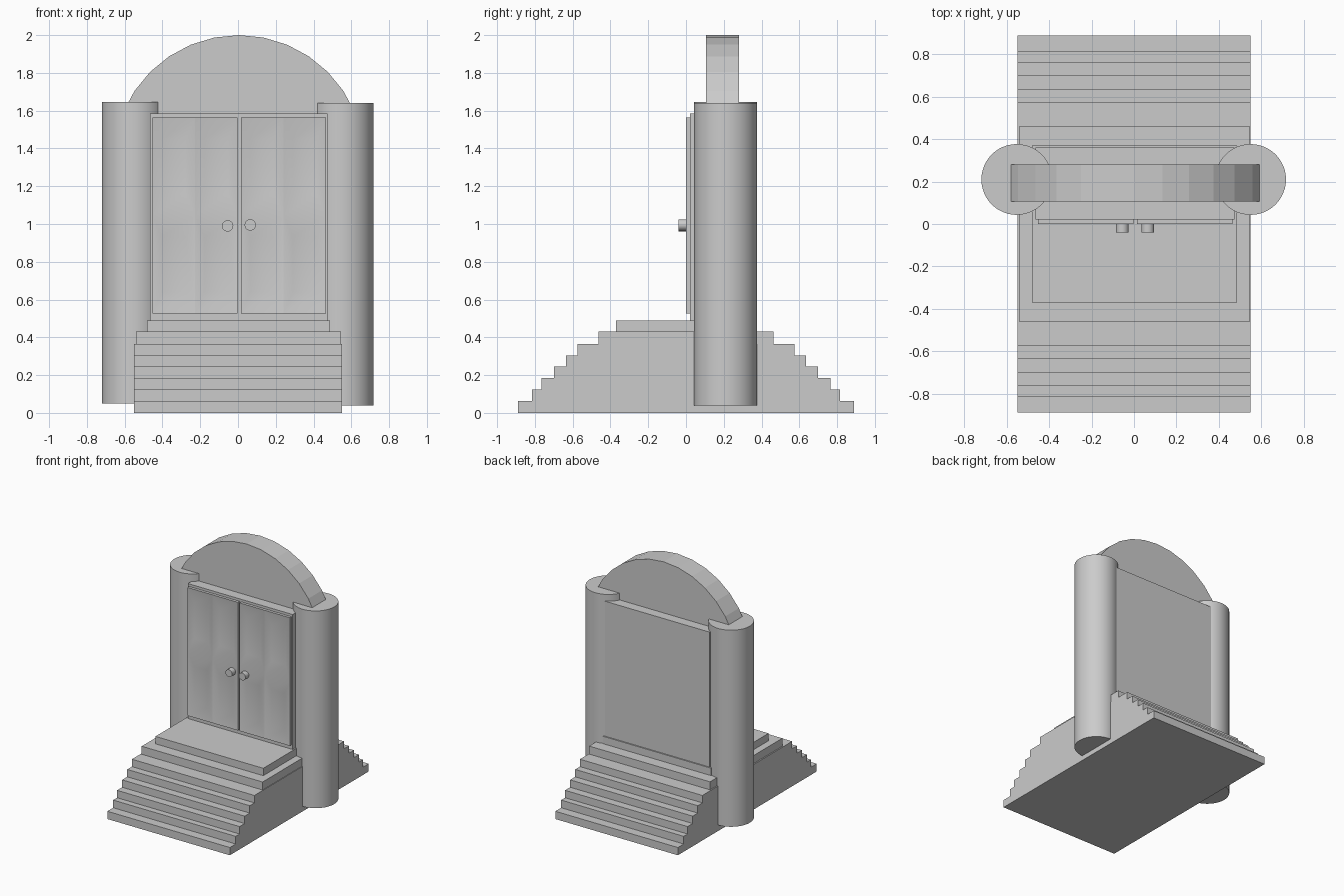
import bpy, bmesh, math

if "Cube" in bpy.data.objects:
    bpy.data.objects.remove(bpy.data.objects["Cube"])


def finish(name, bm, smooth=False):
    bmesh.ops.recalc_face_normals(bm, faces=bm.faces)
    me = bpy.data.meshes.new(name)
    bm.to_mesh(me)
    bm.free()
    ob = bpy.data.objects.new(name, me)
    bpy.context.collection.objects.link(ob)
    if smooth:
        bpy.ops.object.select_all(action='DESELECT')
        ob.select_set(True)
        bpy.context.view_layer.objects.active = ob
        bpy.ops.object.shade_smooth_by_angle(angle=math.radians(30))
    return ob


def extrude(name, points, vec):
    # closed outline swept along a vector
    bm = bmesh.new()
    face = bm.faces.new([bm.verts.new(p) for p in points])
    new = bmesh.ops.extrude_face_region(bm, geom=[face], use_keep_orig=True)["geom"]
    bmesh.ops.translate(bm, vec=vec, verts=[v for v in new if isinstance(v, bmesh.types.BMVert)])
    return finish(name, bm)


def box(name, x0, x1, y0, y1, z0, z1):
    return extrude(name, [(x0, y0, z0), (x1, y0, z0), (x1, y1, z0), (x0, y1, z0)], (0, 0, z1 - z0))


def cylinder(name, loc, radius, depth, sides, rot=(0, 0, 0)):
    bpy.ops.mesh.primitive_cylinder_add(vertices=sides, radius=radius, depth=depth, location=loc, rotation=rot)
    ob = bpy.context.object
    ob.name = name
    bpy.ops.object.shade_smooth_by_angle(angle=math.radians(30))


# Double-sided staircase as one stepped profile, plus two landings
half, z = [], 0
for y, top in ((0.89, 0.063), (0.815, 0.125), (0.765, 0.185), (0.70, 0.245), (0.635, 0.305), (0.575, 0.365)):
    half += [(y, z), (y, top)]
    z = top
outline = half + [(-y, h) for y, h in reversed(half)]
extrude("staircase", [(-0.55, y, h) for y, h in outline], (1.10, 0, 0))
box("lower_landing", -0.54, 0.545, -0.463, 0.463, 0.365, 0.43)
box("upper_landing", -0.482, 0.486, -0.37, 0.37, 0.43, 0.49)

# Round pillars
for name, x, z0, z1 in (("left_pillar", -0.553, 0.05, 1.645), ("right_pillar", 0.55, 0.04, 1.64)):
    cylinder(name, (x, 0.21, (z0 + z1) / 2), 0.167, z1 - z0, 48)

# Wall block behind the doors
box("door_wall", -0.465, 0.475, 0.022, 0.36, 0.49, 1.585)

# Arched pediment
R = 0.665
arc = [math.pi * i / 16 for i in range(17)]
extrude("arch", [(0.005 + R * math.cos(a), 0.105, 2 - R + R * math.sin(a)) for a in arc], (0, 0.175, 0))


# Door leaf with a 2 x 2 set of shallow sloped recesses
def door(name, x0, x1, z0=0.525, z1=1.565, depth=0.016):
    bm = bmesh.new()
    w, h = (x1 - x0) / 2, (z1 - z0) / 2

    def rect(xa, xb, za, zb, y):
        return [bm.verts.new(p) for p in ((xa, y, za), (xb, y, za), (xb, y, zb), (xa, y, zb))]

    def bridge(a, b):
        for i in range(4):
            j = (i + 1) % 4
            bm.faces.new((a[i], a[j], b[j], b[i]))

    for i in range(2):
        for k in range(2):
            x, z = x0 + i * w, z0 + k * h
            outer = rect(x, x + w, z, z + h, 0)
            inner = rect(x + 0.05, x + w - 0.05, z + 0.115, z + h - 0.115, depth)
            bridge(outer, inner)
            bm.faces.new(inner)
    bmesh.ops.remove_doubles(bm, verts=bm.verts, dist=0.0001)
    border = [e for e in bm.edges if e.is_boundary]
    new = bmesh.ops.extrude_edge_only(bm, edges=border)["geom"]
    bmesh.ops.translate(bm, vec=(0, 0.024, 0), verts=[v for v in new if isinstance(v, bmesh.types.BMVert)])
    bmesh.ops.holes_fill(bm, edges=[e for e in bm.edges if e.is_boundary], sides=0)
    finish(name, bm, smooth=True)


door("left_door", -0.453, -0.002)
door("right_door", 0.015, 0.465)

# Door knobs
for name, x, z in (("left_knob", -0.055, 0.99), ("right_knob", 0.065, 0.995)):
    cylinder(name, (x, -0.0175, z), 0.03, 0.045, 24, (math.pi / 2, 0, 0))
